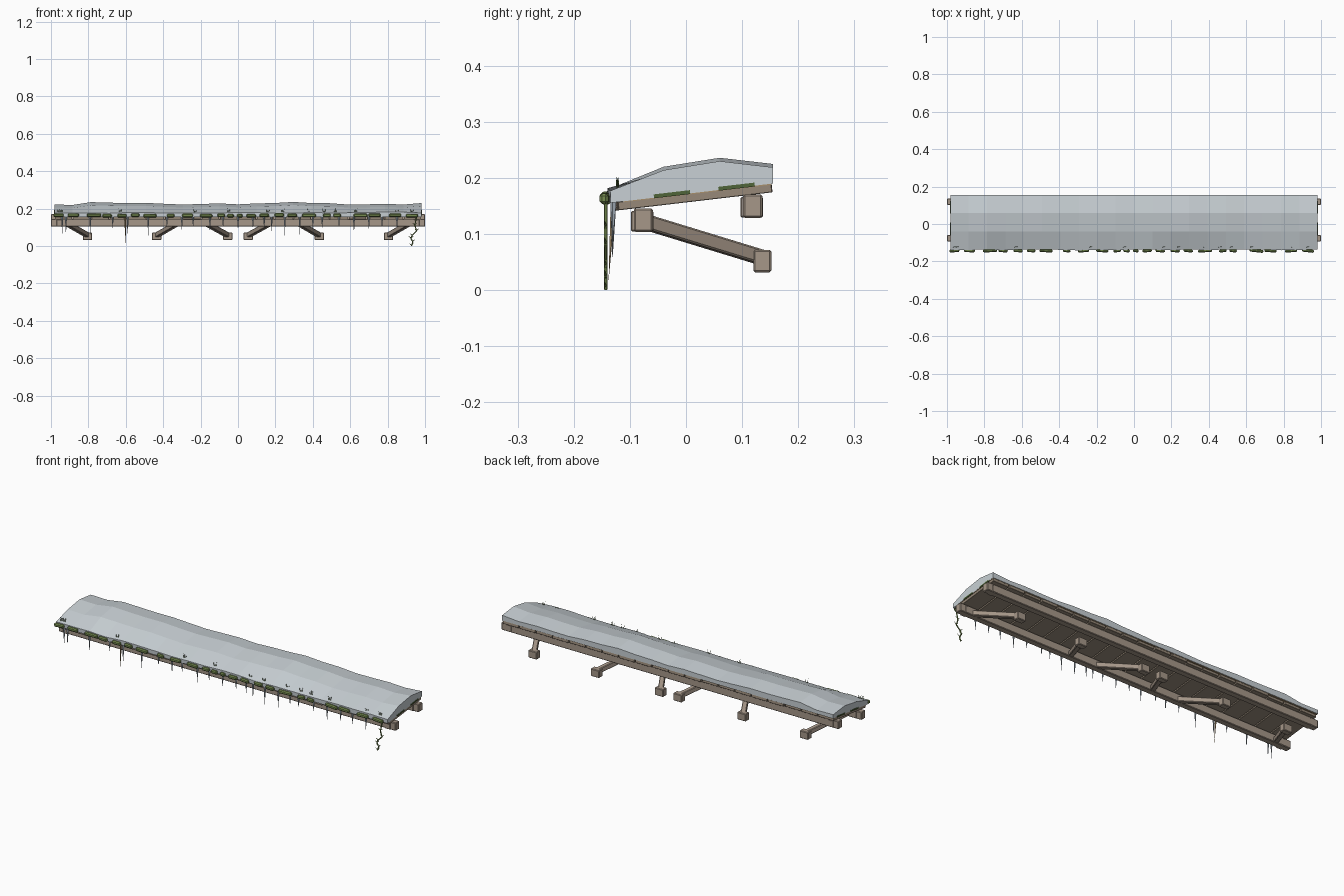
import bpy, bmesh, math, random
from mathutils import Vector, Matrix

random.seed(4)
cube = bpy.data.objects.get("Cube")
if cube:
    bpy.data.objects.remove(cube, do_unlink=True)


def material(name, rgb):
    m = bpy.data.materials.new(name)
    m.use_nodes = True
    m.diffuse_color = (*rgb, 1)
    m.node_tree.nodes["Principled BSDF"].inputs["Base Color"].default_value = (*rgb, 1)
    return m


SNOW = material("snow", (0.58, 0.63, 0.66))
BEAM = material("beam wood", (0.38, 0.31, 0.25))
PLANK = material("plank wood", (0.31, 0.25, 0.19))
STRAW = material("straw", (0.4, 0.28, 0.15))
ICE = material("ice", (0.4, 0.46, 0.52))
MOSS = material("moss", (0.18, 0.26, 0.08))
LEAF = material("dark leaf", (0.08, 0.13, 0.04))

SLOPE = 0.117
TILT = math.atan(SLOPE)


def deck_z(y):
    """Height of the upper face of the planks."""
    return 0.172 + SLOPE * y


def finish(bm, name, mat, bevel=0):
    bmesh.ops.recalc_face_normals(bm, faces=bm.faces)
    mesh = bpy.data.meshes.new(name)
    bm.to_mesh(mesh)
    bm.free()
    mesh.materials.append(mat)
    ob = bpy.data.objects.new(name, mesh)
    bpy.context.collection.objects.link(ob)
    if bevel:
        mod = ob.modifiers.new("bevel", "BEVEL")
        mod.width, mod.segments = bevel, 1
    return ob


def add_box(bm, centre, size, rot=Matrix()):
    m = Matrix.Translation(centre) @ rot.to_4x4() @ Matrix.Diagonal((*size, 1))
    bmesh.ops.create_cube(bm, size=1, matrix=m)


def add_spike(bm, base, tip, radius, sides=5, end=0):
    d = Vector(tip) - Vector(base)
    rot = d.to_track_quat("Z", "Y").to_matrix().to_4x4()
    mid = (Vector(base) + Vector(tip)) / 2
    bmesh.ops.create_cone(bm, cap_ends=True, segments=sides, radius1=radius, radius2=end,
                          depth=d.length, matrix=Matrix.Translation(mid) @ rot)


def box(name, mat, centre, size, bevel=0):
    bm = bmesh.new()
    add_box(bm, centre, size)
    return finish(bm, name, mat, bevel)


# Long beams, with a slightly thicker collar near each end
for name, y, z in (("front_beam", -0.076, 0.125), ("back_beam", 0.119, 0.15)):
    box(name, BEAM, (0, y, z), (2, 0.034, 0.042), 0.003)
    for side in (-1, 1):
        box(name + "_collar", BEAM, (side * 0.955, y - 0.002, z - 0.002), (0.03, 0.04, 0.036), 0.002)

# Braces running from the front beam back to foot blocks
for side in (-1, 1):
    for foot, top in ((0.055, 0.17), (0.435, 0.325), (0.805, 0.915)):
        a = Vector((side * top, -0.07, 0.121))
        b = Vector((side * foot, 0.136, 0.058))
        d = b - a
        bm = bmesh.new()
        add_box(bm, (a + b) / 2, (0.026, 0.026, d.length), d.to_track_quat("Z", "X").to_matrix())
        finish(bm, "brace", BEAM, 0.003)
        box("foot_block", BEAM, b + Vector((0, 0, -0.006)), (0.05, 0.032, 0.04), 0.003)

# Sloping deck planks
COUNT = 20
pitch = 1.964 / COUNT
bm = bmesh.new()
rot = Matrix.Rotation(TILT, 3, "X")
for i in range(COUNT):
    x = -0.982 + pitch * (i + 0.5)
    back = random.uniform(0.146, 0.155)
    front = random.uniform(-0.127, -0.121)
    y = (front + back) / 2
    add_box(bm, (x, y, deck_z(y) - 0.008), (pitch - 0.006, back - front, 0.015), rot)
finish(bm, "deck_planks", PLANK, 0.001)

# Straw layer under the snow
bm = bmesh.new()
add_box(bm, (0, 0.02, deck_z(0.02) + 0.001), (1.962, 0.266, 0.006), rot)
finish(bm, "straw_layer", STRAW)

# Snow blanket: one profile swept along x with a rippled crest
crest = [0.222, 0.22, 0.235, 0.232, 0.23, 0.231, 0.226, 0.222, 0.225, 0.228, 0.223,
         0.228, 0.23, 0.236, 0.23, 0.229, 0.222, 0.223, 0.226, 0.222, 0.23]
bm = bmesh.new()
rings = []
last = len(crest) - 1
for i, h in enumerate(crest):
    x = -0.982 + 1.964 * i / last
    lip = -0.134 - random.uniform(0, 0.006)
    pts = [(lip, deck_z(-0.14)), (lip - 0.001, 0.178 + random.uniform(-0.003, 0.004)),
           (-0.04, h - 0.016), (0.06, h), (0.155, h - 0.011), (0.155, deck_z(0.155))]
    rings.append([bm.verts.new((x, y, z)) for y, z in pts])
for a, b in zip(rings, rings[1:]):
    for k in range(6):
        bm.faces.new((a[k], a[k - 1], b[k - 1], b[k]))
bm.faces.new(rings[0])
bm.faces.new(rings[-1])
finish(bm, "snow_blanket", SNOW)

# Moss cushions along the front edge: centre and length
cushions = [(-.96, .055), (-.88, .06), (-.77, .075), (-.7, .05), (-.62, .05), (-.55, .045),
            (-.47, .07), (-.36, .04), (-.27, .06), (-.17, .065), (-.09, .04), (-.04, .035),
            (.01, .03), (.07, .05), (.14, .05), (.22, .05), (.29, .05), (.38, .075),
            (.475, .04), (.53, .04), (.655, .075), (.73, .065), (.84, .065), (.93, .065)]
bm = bmesh.new()
for x, length in cushions:
    turn = Matrix.Rotation(random.uniform(-0.12, 0.12), 3, "Z")
    add_box(bm, (x, -0.143, 0.164 + random.uniform(-0.002, 0.002)), (length, 0.016, 0.019), turn)
finish(bm, "edge_moss", MOSS, 0.005)

# Moss strips showing at the deck ends
bm = bmesh.new()
for side in (-1, 1):
    for y in (-0.025, 0.09):
        add_box(bm, (side * 0.965, y, deck_z(y) + 0.002), (0.038, 0.065, 0.007), rot)
finish(bm, "end_moss", LEAF)

# Icicles under the eave
bm = bmesh.new()
for x in (-.94, -.92, -.79, -.67, -.59, -.48, -.38, -.3, -.24, -.15, -.08, 0, .08, .14,
          .18, .25, .33, .4, .45, .54, .62, .7, .77, .85):
    low = random.uniform(0.05, 0.1)
    add_spike(bm, (x, -0.129, 0.157), (x, -0.131, low), 0.006)
finish(bm, "icicles", ICE)

# Hanging straw strand
bm = bmesh.new()
add_spike(bm, (-0.605, -0.13, 0.16), (-0.6, -0.138, 0.015), 0.005)
finish(bm, "hanging_strand", STRAW)

# Grass sprigs poking through the snow
bm = bmesh.new()
for x in (-.96, -.945, -.63, -.23, -.05, .16, .24, .38, .46, .52, .63, .85, .93):
    for k in (-1, 0, 1):
        add_spike(bm, (x + k * 0.004, -0.122, 0.176),
                  (x + k * 0.008, -0.122 + k * 0.003, random.uniform(0.193, 0.207)), 0.0022, 4)
finish(bm, "grass_sprigs", LEAF)

# Hanging vine with leaves
path = [(.955, .155), (.945, .11), (.955, .08), (.93, .055), (.925, .04), (.935, .022), (.928, .001)]
bm = bmesh.new()
for (x0, z0), (x1, z1) in zip(path, path[1:]):
    add_spike(bm, (x0, -0.143, z0), (x1, -0.143, z1), 0.0035, 5, 0.003)
    for side in (-1, 1):
        add_spike(bm, (x1, -0.143, z1 + 0.004), (x1 + side * 0.014, -0.145, z1 + 0.014), 0.003, 4)
finish(bm, "hanging_vine", MOSS)
